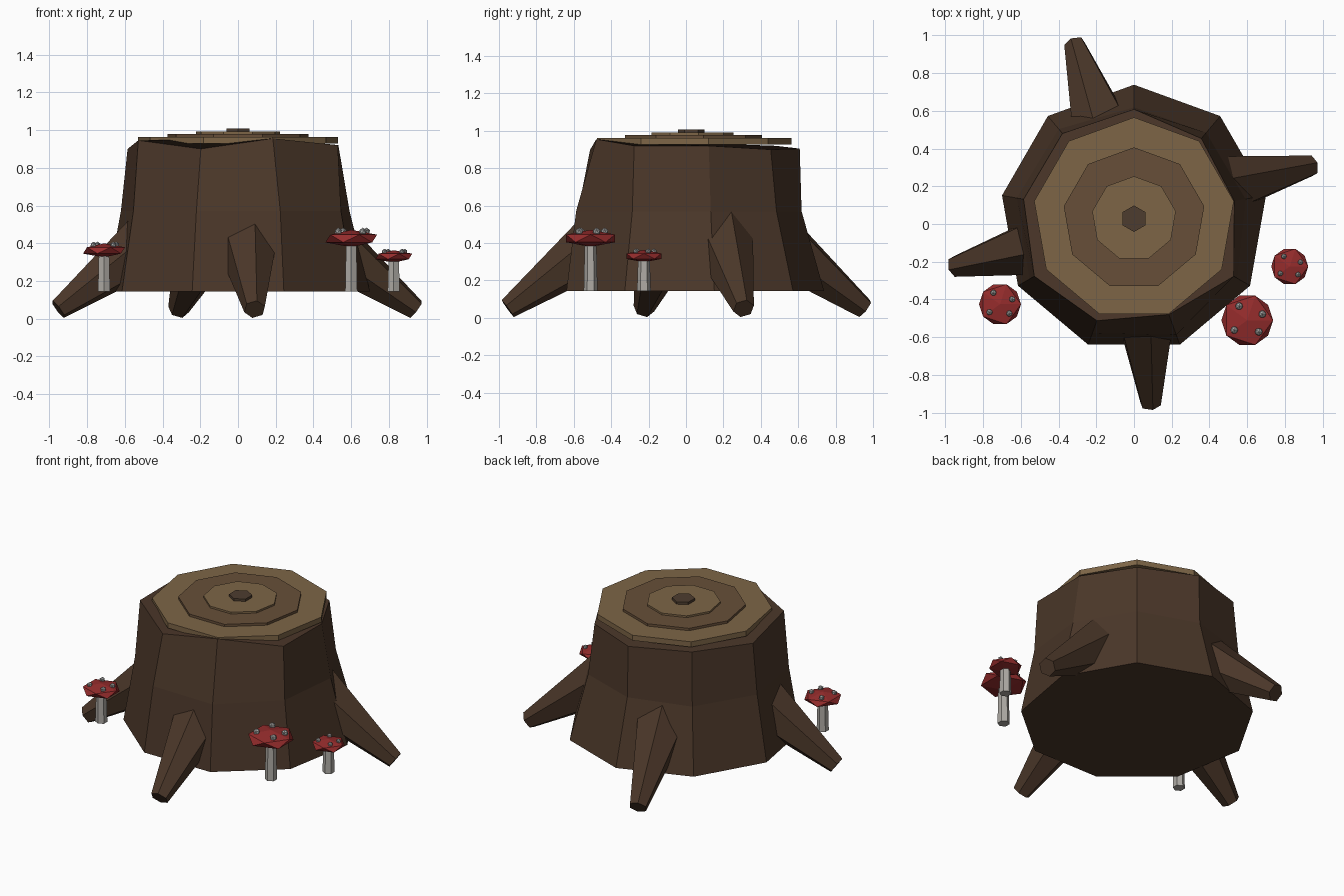
import bpy, bmesh
from math import sin, cos, pi, radians
from mathutils import Vector, Matrix

if "Cube" in bpy.data.objects:
    bpy.data.objects.remove(bpy.data.objects["Cube"])

CY = 0.028  # the stump sits slightly behind the origin


def material(name, rgb):
    m = bpy.data.materials.new(name)
    m.diffuse_color = (*rgb, 1)
    m.use_nodes = True
    m.node_tree.nodes["Principled BSDF"].inputs["Base Color"].default_value = m.diffuse_color
    return m


BARK = material("bark", (0.070, 0.038, 0.022))
LIGHT = material("light_wood", (0.205, 0.130, 0.062))
MID = material("mid_wood", (0.135, 0.078, 0.040))
CORE = material("core_wood", (0.075, 0.046, 0.028))
RED = material("cap_red", (0.30, 0.025, 0.025))
STEM = material("stem_white", (0.42, 0.40, 0.37))
SPOT = material("spot_grey", (0.36, 0.36, 0.35))


def finish(name, bm, mat):
    bmesh.ops.recalc_face_normals(bm, faces=bm.faces)
    me = bpy.data.meshes.new(name)
    bm.to_mesh(me)
    bm.free()
    me.materials.append(mat)
    ob = bpy.data.objects.new(name, me)
    bpy.context.collection.objects.link(ob)
    return ob


def loft(name, rings, mat):
    """Closed flat-shaded skin through rings of points."""
    bm = bmesh.new()
    loops = [[bm.verts.new(p) for p in ring] for ring in rings]
    n = len(loops[0])
    for a, b in zip(loops, loops[1:]):
        for i in range(n):
            j = (i + 1) % n
            bm.faces.new((a[i], a[j], b[j], b[i]))
    bm.faces.new(loops[0][::-1])
    bm.faces.new(loops[-1])
    return finish(name, bm, mat)


def ring(n, r, z, x=0, y=CY, start=pi / 2):
    return [(x + r * cos(start + 2 * pi * i / n), y + r * sin(start + 2 * pi * i / n), z)
            for i in range(n)]


def ball(name, centre, size, mat):
    bm = bmesh.new()
    bmesh.ops.create_icosphere(bm, subdivisions=1, radius=1,
                               matrix=Matrix.Translation(centre) @ Matrix.Diagonal((*size, 1)))
    return finish(name, bm, mat)


# Trunk: nine sides, uneven middle and rim (corners run anticlockwise from the back)
def uneven(radii, heights):
    return [ring(9, r, z)[i] for i, (r, z) in enumerate(zip(radii, heights))]


loft("trunk", [
    ring(9, 0.71, 0.145),
    uneven([.59, .62, .63, .64, .645, .655, .63, .60, .595], [.57] * 9),
    uneven([.58, .59, .594, .61, .575, .54, .61, .54, .555],
           [.905, .92, .90, .945, .90, .955, .92, .92, .90])], BARK)

# Growth rings stacked on the cut
for name, n, r, z0, z1, mat in [
        ("outer_growth_ring", 9, 0.537, 0.928, 0.963, LIGHT),
        ("middle_growth_ring", 9, 0.378, 0.950, 0.979, MID),
        ("inner_growth_ring", 9, 0.225, 0.965, 0.991, LIGHT),
        ("heartwood", 6, 0.07, 0.980, 1.007, CORE)]:
    loft(name, [ring(n, r, z0), ring(n, r, z1)], mat)

# Roots: six-sided tapering spikes from inside the trunk to the ground
for name, angle, tip in [
        ("front_root", -86, (0.088, -0.953)), ("right_root", 13, (0.942, 0.308)),
        ("back_root", 108, (-0.315, 0.955)), ("left_root", 194, (-0.952, -0.225))]:
    a, slope = radians(angle), radians(36)
    axis = Vector((cos(a) * cos(slope), sin(a) * cos(slope), -sin(slope)))
    side = Vector((-sin(a), cos(a), 0))
    up = axis.cross(side)
    end = Vector((*tip, 0.05))
    rings = []
    for back, r in ((0.65, 0.175), (0, 0.057)):
        c = end - axis * back
        rings.append([c + r * (side * cos(t) + up * sin(t))
                      for t in (radians(20 + 60 * i) for i in range(6))])
    loft(name, rings, BARK)

# Mushrooms: six-sided stem, squashed cap, four spots
for name, x, y, z, r in [("left_mushroom", -0.71, -0.425, 0.362, 0.111),
                         ("large_mushroom", 0.60, -0.51, 0.425, 0.137),
                         ("small_mushroom", 0.825, -0.225, 0.330, 0.098)]:
    loft(name + "_stem", [ring(6, 0.037, 0.145, x, y), ring(6, 0.031, z, x, y)], STEM)
    R = r / 0.894
    ball(name + "_cap", (x, y, z), (R, R, R * 0.3), RED)
    for i, deg in enumerate((120, 22, -45, 217)):
        t, s = radians(deg), r * 0.16
        ball(f"{name}_spot_{i + 1}",
             (x + 0.63 * r * cos(t), y + 0.63 * r * sin(t), z + r * 0.26), (s, s, s), SPOT)
